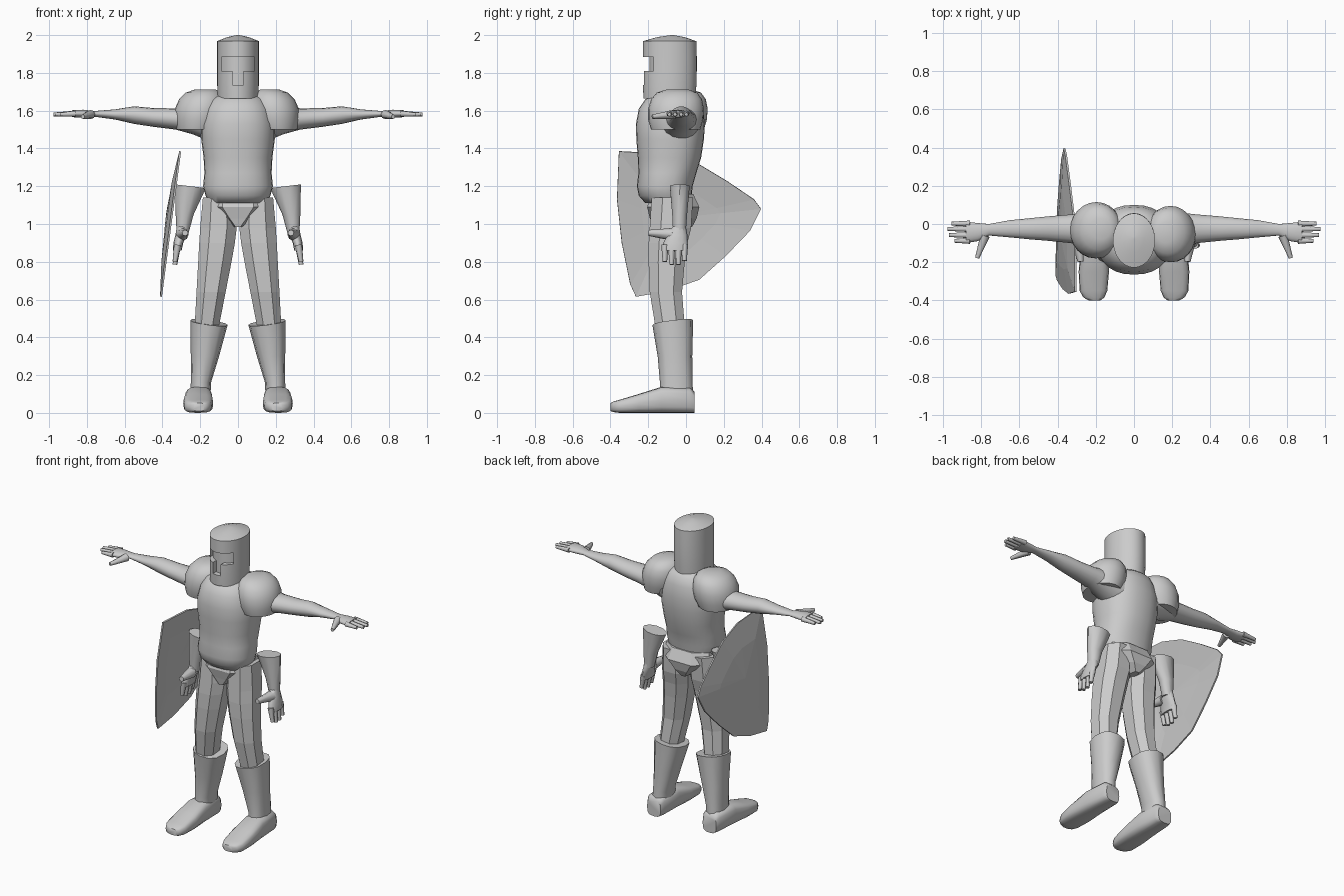
import bpy, bmesh, math
from mathutils import Vector

if "Cube" in bpy.data.objects:
    bpy.data.objects.remove(bpy.data.objects["Cube"])

grey = bpy.data.materials.new("plain grey")
grey.use_nodes = True
grey.diffuse_color = (0.6, 0.6, 0.6, 1)
grey.node_tree.nodes["Principled BSDF"].inputs["Base Color"].default_value = (0.6, 0.6, 0.6, 1)


def finish(bm, name, smooth=40, side=1):
    """Turn a bmesh into an object; side -1 mirrors it across x."""
    for v in bm.verts:
        v.co.x *= side
    bmesh.ops.recalc_face_normals(bm, faces=bm.faces)
    mesh = bpy.data.meshes.new(name)
    bm.to_mesh(mesh)
    bm.free()
    mesh.materials.append(grey)
    if smooth:
        mesh.shade_smooth()
        mesh.set_sharp_from_angle(angle=math.radians(smooth))
    obj = bpy.data.objects.new(name, mesh)
    bpy.context.collection.objects.link(obj)
    return obj


def loft(rings, axis="z", sides=20, power=2.0, slope=(0, 0), turn=0.0):
    """Skin rounded sections given as (position, a0, a1, b0, b1) along an axis."""
    bm = bmesh.new()
    loops = []

    def bend(t):
        return math.copysign(abs(t) ** (2 / power), t)

    for i, (p, a0, a1, b0, b1) in enumerate(rings):
        loop = []
        for k in range(sides):
            ang = math.tau * (k + turn) / sides
            da = bend(math.cos(ang)) * (a1 - a0) / 2
            db = bend(math.sin(ang)) * (b1 - b0) / 2
            a, b, q = (a0 + a1) / 2 + da, (b0 + b1) / 2 + db, p
            if i == len(rings) - 1:
                q += slope[0] * da + slope[1] * db
            co = {"z": (a, b, q), "x": (q, a, b), "y": (a, q, b)}[axis]
            loop.append(bm.verts.new(co))
        loops.append(loop)
    for low, high in zip(loops, loops[1:]):
        for k in range(sides):
            n = (k + 1) % sides
            bm.faces.new((low[k], low[n], high[n], high[k]))
    bm.faces.new(loops[0])
    bm.faces.new(loops[-1])
    bmesh.ops.recalc_face_normals(bm, faces=bm.faces)
    return bm


def digit(name, start, end, r0, r1, side):
    """Tapered finger between two points."""
    start, end = Vector(start), Vector(end)
    way = end - start
    bm = bmesh.new()
    bmesh.ops.create_cone(bm, cap_ends=True, segments=8, radius1=r0, radius2=r1, depth=way.length)
    rot = way.to_track_quat("Z", "Y").to_matrix()
    for v in bm.verts:
        v.co = rot @ v.co + (start + end) / 2
    finish(bm, name, 50, side)


# Helmet with a recessed T-shaped visor opening
bm = loft([(1.665, -.108, .108, -.225, .05), (1.735, -.11, .11, -.228, .055),
           (1.81, -.11, .11, -.228, .057), (1.885, -.11, .11, -.228, .057),
           (1.968, -.11, .11, -.228, .055), (1.99, -.055, .055, -.15, -.01),
           (2.0, -.008, .008, -.08, -.065)], sides=48)
opening = []
for f in bm.faces:
    c = f.calc_center_median()
    eyes = 1.81 < c.z < 1.885 and abs(c.x) < .087
    nose = 1.735 < c.z < 1.81 and abs(c.x) < .029
    if c.y < -.1 and (eyes or nose):
        opening.append(f)
pushed = bmesh.ops.extrude_face_region(bm, geom=opening)["geom"]
bmesh.ops.translate(bm, vec=(0, .035, 0), verts=[g for g in pushed if isinstance(g, bmesh.types.BMVert)])
bmesh.ops.delete(bm, geom=[f for f in opening if f.is_valid], context="FACES")
finish(bm, "helmet", 35)

# Breastplate
finish(loft([(1.11, -.15, .15, -.215, .02), (1.15, -.172, .172, -.25, .03),
             (1.2, -.185, .185, -.26, .035), (1.27, -.178, .178, -.252, .055),
             (1.35, -.182, .182, -.255, .08), (1.45, -.195, .195, -.263, .095),
             (1.53, -.195, .195, -.265, .1), (1.61, -.175, .175, -.25, .09),
             (1.66, -.145, .145, -.215, .07), (1.685, -.1, .1, -.17, .04)],
            sides=28, power=2.3), "breastplate", 50)

# Faceted hip piece, V-shaped in front
finish(loft([(.985, -.03, .03, -.19, .04), (1.03, -.1, .1, -.2, .065),
             (1.09, -.185, .185, -.215, .08), (1.16, -.165, .165, -.19, .045)],
            sides=8, power=2.4, turn=.5), "hip_piece", 0)

for side, tag in ((1, "left"), (-1, "right")):
    # Shoulder plate
    dy = .02 if side < 0 else 0
    dx = .012 if side < 0 else 0
    finish(loft([(z, x0, x1 + dx, y0 + dy, y1 + dy) for z, x0, x1, y0, y1 in (
        (1.5, .1, .315, -.185, .075), (1.55, .07, .325, -.2, .09),
        (1.61, .06, .322, -.2, .095), (1.66, .065, .3, -.185, .085),
        (1.695, .085, .265, -.155, .06), (1.713, .12, .215, -.1, .01))],
        sides=24), tag + "_shoulder_plate", 60, side)

    # Outstretched arm and palm
    finish(loft([(.13, -.14, .07, 1.43, 1.65), (.24, -.125, .06, 1.475, 1.63),
                 (.33, -.1, .05, 1.5, 1.612), (.45, -.088, .04, 1.515, 1.614),
                 (.55, -.08, .03, 1.53, 1.623), (.65, -.07, .02, 1.553, 1.607),
                 (.76, -.06, .0, 1.568, 1.598), (.82, -.09, .005, 1.562, 1.605),
                 (.88, -.1, .012, 1.566, 1.602)], axis="x", sides=16), tag + "_arm", 60, side)
    for i, (y, tip) in enumerate(((-.088, .94), (-.058, .97), (-.026, .976), (.002, .955))):
        digit(f"{tag}_finger_{i + 1}", (.86, y, 1.584), (tip, y, 1.58), .016, .01, side)
    digit(tag + "_thumb", (.78, -.06, 1.58), (.822, -.178, 1.568), .025, .011, side)

    # Hanging gauntlet: flared cuff, palm and fingers
    finish(loft([(.95, .262, .325, -.07, .0), (1.05, .235, .33, -.075, .008),
                 (1.2, .17, .333, -.088, .022)], sides=10, slope=(.12, 0)),
           tag + "_gauntlet_cuff", 40, side)
    finish(loft([(.86, .298, .345, -.125, .008), (.9, .29, .342, -.12, .01),
                 (.94, .272, .332, -.1, .008), (.99, .265, .323, -.068, -.002)],
                sides=12), tag + "_gauntlet_palm", 60, side)
    for i, (y, tip) in enumerate(((-.112, .8), (-.076, .785), (-.04, .785), (-.008, .805))):
        digit(f"{tag}_gauntlet_finger_{i + 1}", (.32, y, .89), (.334, y, tip), .019, .012, side)
    digit(tag + "_gauntlet_thumb", (.295, -.07, .945), (.28, -.197, .953), .034, .016, side)

    # Faceted trouser leg
    finish(loft([(.44, .1, .235, -.165, .0), (.64, .06, .225, -.198, -.015),
                 (.8, .028, .217, -.205, .0), (.9, .01, .212, -.205, .015),
                 (.98, .0, .207, -.2, .035), (1.14, .01, .192, -.19, .045)],
                sides=8, power=2.3, turn=.5), tag + "_trouser_leg", 0, side)

    # Boot shaft with a slanted rim, and foot
    finish(loft([(.1, .145, .252, -.14, .037), (.16, .143, .25, -.138, .035),
                 (.3, .1, .25, -.15, .033), (.478, .055, .252, -.178, .038)],
                sides=12, power=2.4, slope=(.13, .12)), tag + "_boot_shaft", 45, side)
    finish(loft([(.046, .155, .255, 0, .11), (.02, .142, .268, 0, .135),
                 (-.13, .137, .28, 0, .138), (-.25, .131, .29, 0, .1),
                 (-.35, .14, .285, 0, .07), (-.385, .155, .265, .004, .06),
                 (-.4, .175, .238, .01, .052)], axis="y", sides=16, power=3.2),
           tag + "_boot_foot", 50, side)

# Shield: thin bowed sheet beside the right hand
outline = [(-.355, 1.385), (-.265, 1.38), (-.1, 1.37), (.07, 1.315), (.22, 1.225),
           (.36, 1.13), (.397, 1.08), (.34, .965), (.21, .83), (.07, .705),
           (-.1, .645), (-.265, .615), (-.295, .68), (-.34, .9), (-.365, 1.13)]
bm = bmesh.new()
cy, cz = -.08, 1.03


def shield_point(y, z, s):
    y, z = cy + (y - cy) * s, cz + (z - cz) * s
    x = -.306 - .132 * (1.385 - z) - .045 * max(0, y) - .025 * (1 - s * s)
    return bm.verts.new((x, y, z))


rim, inner = [[shield_point(y, z, s) for y, z in outline] for s in (1, .55)]
middle = shield_point(cy, cz, 0)
for k in range(len(outline)):
    n = (k + 1) % len(outline)
    bm.faces.new((rim[k], rim[n], inner[n], inner[k]))
    bm.faces.new((inner[k], inner[n], middle))
shield = finish(bm, "shield", 0)
plate = shield.modifiers.new("thickness", "SOLIDIFY")
plate.thickness = .01
plate.offset = 0
